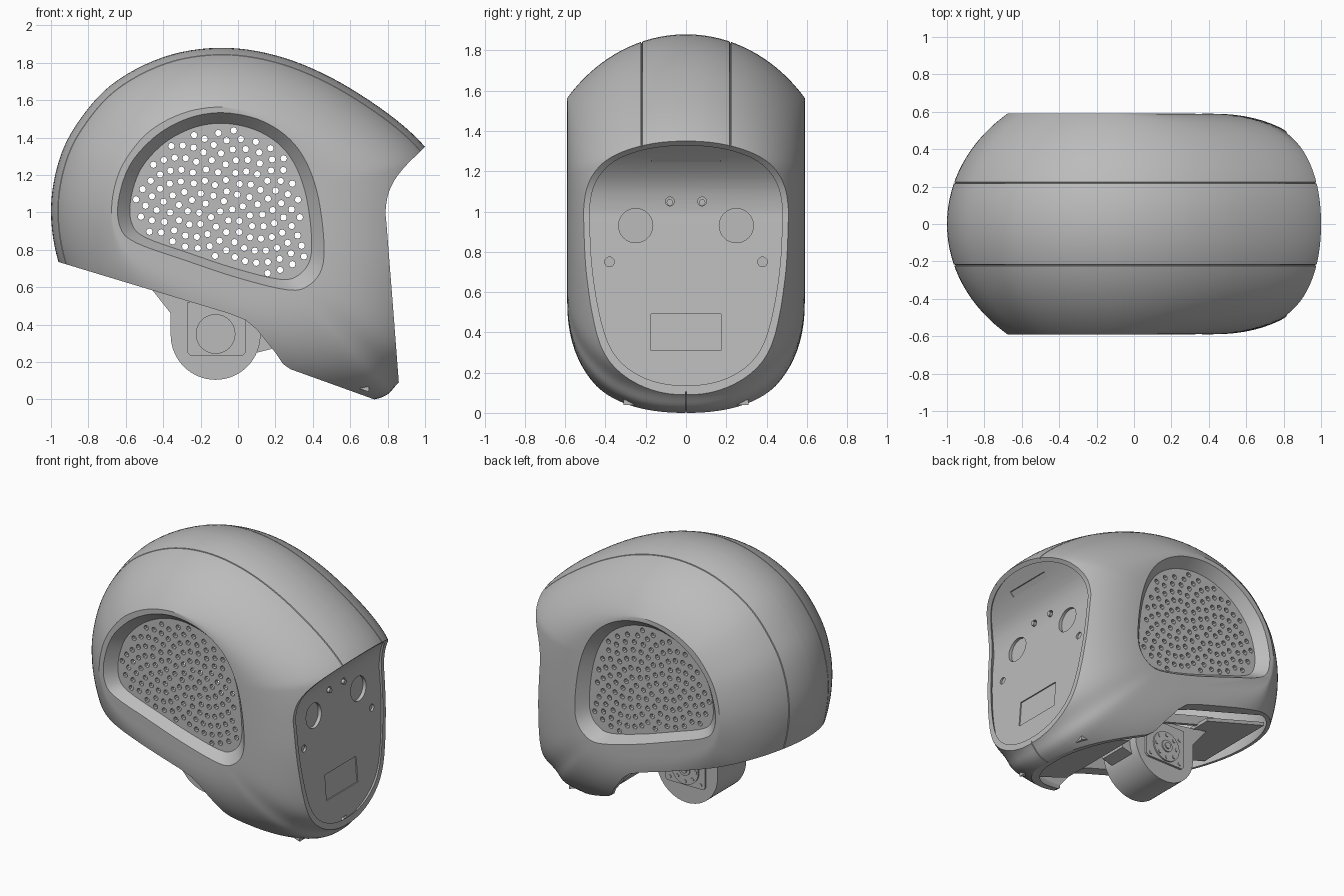
import bpy, bmesh, math
from mathutils import Vector, Matrix

cube = bpy.data.objects.get("Cube")
if cube:
    bpy.data.objects.remove(cube, do_unlink=True)

grey = bpy.data.materials.new("plain_grey")
grey.use_nodes = True
colour = (0.5, 0.5, 0.5, 1)
grey.diffuse_color = colour
grey.node_tree.nodes["Principled BSDF"].inputs["Base Color"].default_value = colour


def finish(bm, name):
    bmesh.ops.recalc_face_normals(bm, faces=bm.faces[:])
    me = bpy.data.meshes.new(name)
    bm.to_mesh(me)
    bm.free()
    me.materials.append(grey)
    ob = bpy.data.objects.new(name, me)
    bpy.context.collection.objects.link(ob)
    return ob


def select(ob):
    bpy.ops.object.select_all(action='DESELECT')
    ob.select_set(True)
    bpy.context.view_layer.objects.active = ob


def smooth(ob):
    select(ob)
    bpy.ops.object.shade_smooth_by_angle(angle=math.radians(30))


def boolean(ob, cutter, op='DIFFERENCE'):
    mod = ob.modifiers.new("cut", 'BOOLEAN')
    mod.operation, mod.solver, mod.object = op, 'EXACT', cutter
    select(ob)
    bpy.ops.object.modifier_apply(modifier=mod.name)
    bpy.data.objects.remove(cutter, do_unlink=True)


def spline(pts, n=6, closed=True):
    """Catmull-Rom curve through 2D points."""
    pts = [Vector(p) for p in pts]
    k, out = len(pts), []
    for i in range(k if closed else k - 1):
        a, b, c, d = [pts[j % k] if closed else pts[min(max(j, 0), k - 1)]
                      for j in range(i - 1, i + 3)]
        for s in range(n):
            t = s / n
            out.append(0.5 * (2 * b + (c - a) * t + (2 * a - 5 * b + 4 * c - d) * t * t
                              + (3 * b - a - 3 * c + d) * t ** 3))
    if not closed:
        out.append(pts[-1])
    return out


def loft(rings, name):
    """Closed solid through equal-length rings of points."""
    bm = bmesh.new()
    vs = [[bm.verts.new(p) for p in r] for r in rings]
    n = len(vs[0])
    for a, b in zip(vs, vs[1:]):
        for i in range(n):
            bm.faces.new((a[i], a[(i + 1) % n], b[(i + 1) % n], b[i]))
    bm.faces.new(vs[0])
    bm.faces.new(vs[-1])
    return finish(bm, name)


def prism(profile, y0, y1, name):
    return loft([[(x, y, z) for x, z in profile] for y in (y0, y1)], name)


def rods(places, radius, length, axis, name, sides=32):
    bm = bmesh.new()
    turn = Matrix.Rotation(math.pi / 2, 4, 'X' if axis == 'Y' else 'Y')
    for p in places:
        bmesh.ops.create_cone(bm, cap_ends=True, segments=sides, radius1=radius, radius2=radius,
                              depth=length, matrix=Matrix.Translation(p) @ turn)
    return finish(bm, name)


# Side silhouette of the full egg before trimming
CX, CZ, SIDE = -0.1, 1.0, 0.59
EGG = spline([(-1, 1), (-.965, 1.25), (-.87, 1.46), (-.68, 1.68), (-.4, 1.83), (-.1, 1.88),
              (.2, 1.84), (.5, 1.72), (.8, 1.53), (1.0, 1.35), (1.055, 1.22), (1.08, .95),
              (1.075, .6), (1.0, .23), (.86, .09), (.73, 0), (.3, -.03), (-.2, .1),
              (-.6, .3), (-.85, .5), (-.96, .735)])


def egg(name, side, scale=1.0, grooves=False):
    levels = {side * math.sin(math.pi / 2 * i / 22) for i in range(23)}
    if grooves:
        levels |= {.0015, .003, .2165, .2185, .2215, .2235}
    rings = []
    for y in sorted(levels | {-v for v in levels}):
        w = abs(y) / scale
        round_s = math.sqrt(1 - (w / .768) ** 2)
        blunt_s = .43 + .57 * max(0, 1 - (w / SIDE) ** 2.25) ** (1 / 2.25)
        ring = []
        for x, z in EGG:
            s = scale
            if grooves and (abs(abs(y) - .22) < .0018 and z > .6 or abs(y) < .0018 and z < .3):
                s -= .01
            sx = blunt_s if x > CX else round_s
            sz = round_s if z > CZ else blunt_s
            ring.append((CX + (x - CX) * sx * s, y, CZ + (z - CZ) * sz * s))
        rings.append(ring)
    return loft(rings, name)


# Outer shell: hollow, trimmed below and at the face
shell = egg("outer_shell", SIDE, grooves=True)
boolean(shell, egg("cavity", .49, .97))
boolean(shell, prism([(-1.3, .838), (-.96, .735), (-.05, .46), (.04, .425), (.1, .375), (.2, .25),
                      (.24, .19), (.28, .162), (.73, 0), (.9, -.06), (.9, -.5), (-1.3, -.5)],
                     -1, 1, "underside_cutter"))
FACE = spline([(1.2, 1.54), (1.0, 1.35), (.88, 1.23), (.815, 1.13), (.79, 1.02),
               (.797, .9), (.83, .48), (.86, .09), (.88, -.15)], closed=False)
boolean(shell, prism([(1.6, 1.54)] + [tuple(p) for p in FACE] + [(1.6, -.15)],
                     -1, 1, "face_cutter"))

# Tapered recesses in both sides, leaving the grille wall
RECESS = spline([(-.64, 1.06), (-.58, 1.25), (-.45, 1.4), (-.3, 1.49), (-.15, 1.53), (0, 1.525),
                 (.15, 1.48), (.28, 1.39), (.37, 1.26), (.43, 1.08), (.46, .85), (.45, .7),
                 (.38, .61), (.27, .585), (0, .65), (-.3, .75), (-.55, .84), (-.63, .92)], 4)
MID = Vector((-.1, 1.06))


def recess_ring(k):
    return [MID + (p - MID) * k for p in RECESS]


for side in (-1, 1):
    boolean(shell, loft([[(p.x, side * y, p.y) for p in recess_ring(k)]
                         for y, k in ((.52, .88), (.59, 1.0), (.66, 1.12))], "recess_cutter"))


# Spiral grille perforations through both walls
def inside(p, poly):
    hit = False
    for a, b in zip(poly, poly[1:] + poly[:1]):
        if (a.y > p.y) != (b.y > p.y) and p.x < a.x + (p.y - a.y) * (b.x - a.x) / (b.y - a.y):
            hit = not hit
    return hit


limit = recess_ring(.835)
holes = []
for i in range(400):
    a, r = i * math.pi * (3 - math.sqrt(5)), .035 * math.sqrt(i + .5)
    p = MID + Vector((r * math.cos(a), r * math.sin(a)))
    if inside(p, limit):
        holes.append((p.x, 0, p.y))
boolean(shell, rods(holes, .0175, 1.3, 'Y', "perforation_cutter", 8))
smooth(shell)

# Face plate set just behind the shell opening
front = [(x - .025, z) for x, z in FACE]
back = [(x - .05, z) for x, z in reversed(FACE)]
plate = prism(front + back, -.7, .7, "face_plate")
boolean(plate, egg("plate_limit", .489, .972), 'INTERSECT')
for y, z, r in ((.25, .93, .085), (.08, 1.05, .022), (.38, .75, .024)):
    boolean(plate, rods([(.8, y, z), (.8, -y, z)], r, .4, 'X', "port_cutter"))
boolean(plate, prism([(.796, .49), (.81, .31), (.9, .31), (.9, .49)], -.175, .175, "panel_cutter"))
boolean(plate, prism([(.86, 1.245), (.89, 1.275), (1.1, 1.275), (1.1, 1.245)],
                     -.17, .17, "brow_slot_cutter"))
boolean(plate, prism([(.7, .05), (.95, .05), (.95, .135), (.7, .135)], -.03, .03, "notch_cutter"))
smooth(plate)
smooth(rods([(.735, y, .93) for y in (-.25, .25)], .1, .02, 'X', "eye_lenses"))
smooth(rods([(.755, y, 1.045) for y in (-.08, .08)], .016, .06, 'X', "sensor_pins"))
smooth(rods([(.76, y, .75) for y in (-.38, .38)], .03, .02, 'X', "port_backs"))

# Neck joint: rounded block with servo plates on each side
HX, HZ, R = -.12, .345, .24
arc = [(HX + R * math.cos(a), HZ + R * math.sin(a))
       for a in [math.pi + math.pi * i / 32 for i in range(33)]]
smooth(prism([(-.47, .6), (-.36, .46)] + arc + [(.12, .46), (.1, .5)], -.16, .16, "neck_block"))
smooth(prism([(.1, .25), (.18, .27), (.2, .36), (.1, .42)], -.1, .1, "neck_bracket"))
for side, label in ((-1, "right"), (1, "left")):
    y = side * .165
    plate_pts = [(-.27, .25), (-.255, .235), (.025, .235), (.04, .25), (.04, .52), (-.27, .52)]
    prism(plate_pts, side * .155, side * .175, label + "_servo_plate")
    smooth(rods([(HX, y, .35)], .106, .04, 'Y', label + "_servo_hub"))
    smooth(rods([(HX, y, .35)], .042, .055, 'Y', label + "_hub_boss"))
    smooth(rods([(HX, y, .35)], .022, .07, 'Y', label + "_hub_screw"))
    bolts = [(HX + .083 * math.cos(i * math.pi / 4), y, .35 + .083 * math.sin(i * math.pi / 4))
             for i in range(8)]
    bolts += [(x, side * .155, z) for x in (-.235, .005) for z in (.265, .44)]
    smooth(rods(bolts, .013, .05, 'Y', label + "_servo_bolts", 12))

# Inner decks carrying the neck, parallel to the trimmed underside
prism([(-.84, .72), (-.36, .575), (-.36, .6), (-.84, .745)], -.3, .3, "rear_deck")
prism([(.2, .29), (.3, .18), (.7, .04), (.7, .065), (.31, .205), (.22, .31)],
      -.31, .31, "chin_deck")
for y in (-.2, .2):
    prism([(-.5, .63), (.1, .45), (.26, .24), (.28, .27), (.13, .51), (-.49, .69)],
          y - .012, y + .012, "deck_rail")
